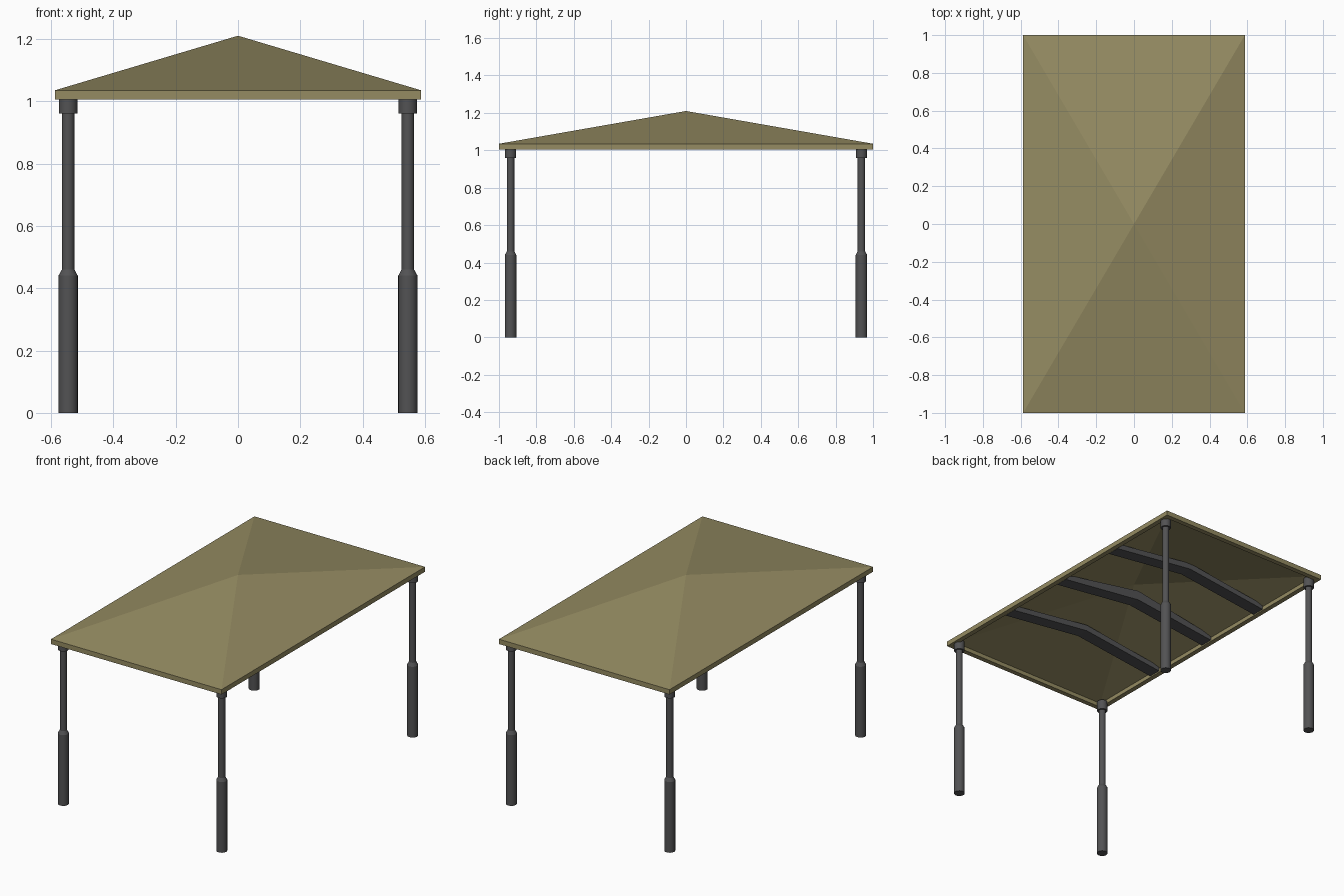
import bpy, bmesh, math

if "Cube" in bpy.data.objects:
    bpy.data.objects.remove(bpy.data.objects["Cube"])

def material(name, rgb):
    m = bpy.data.materials.new(name)
    m.diffuse_color = (*rgb, 1)
    m.use_nodes = True
    m.node_tree.nodes["Principled BSDF"].inputs["Base Color"].default_value = m.diffuse_color
    return m

TAN = material("tan_canvas", (0.30, 0.26, 0.122))
GREY = material("dark_grey_metal", (0.085, 0.085, 0.088))

def finish(name, bm, mat):
    bmesh.ops.recalc_face_normals(bm, faces=bm.faces)
    me = bpy.data.meshes.new(name)
    bm.to_mesh(me)
    bm.free()
    me.materials.append(mat)
    ob = bpy.data.objects.new(name, me)
    bpy.context.collection.objects.link(ob)
    return ob

def bridge(bm, a, b):
    n = len(a)
    for i in range(n):
        j = (i + 1) % n
        bm.faces.new((a[i], a[j], b[j], b[i]))

# Roof: hollow pyramid shell with a vertical rim
HX, HY, LIP = 0.587, 1.0, 0.03
bm = bmesh.new()
def rect(inset, z):
    x, y = HX - inset, HY - inset
    return [bm.verts.new(c) for c in ((-x, -y, z), (x, -y, z), (x, y, z), (-x, y, z))]
rings = [rect(0, 1.035), rect(0, 1.005), rect(LIP, 1.005), rect(LIP, 1.03)]
for a, b in zip(rings, rings[1:]):
    bridge(bm, a, b)
for ring, z in ((rings[0], 1.21), (rings[-1], 1.195)):
    apex = bm.verts.new((0, 0, z))
    for i in range(4):
        bm.faces.new((ring[i], ring[(i + 1) % 4], apex))
finish("roof", bm, TAN)

# Posts: turned profile with thick foot, slim shaft and top collar
PROFILE = [(0.031, 0), (0.031, 0.44), (0.02, 0.46), (0.02, 0.96),
           (0.03, 0.96), (0.03, 1.02)]
N = 20
for sx, xn in ((-1, "left"), (1, "right")):
    for sy, yn in ((-1, "front"), (1, "back")):
        bm = bmesh.new()
        loops = [[bm.verts.new((sx * 0.545 + r * math.cos(2 * math.pi * i / N),
                                sy * 0.938 + r * math.sin(2 * math.pi * i / N), z))
                  for i in range(N)] for r, z in PROFILE]
        for a, b in zip(loops, loops[1:]):
            bridge(bm, a, b)
        bm.faces.new(loops[0])
        bm.faces.new(loops[-1])
        post = finish(f"{yn}_{xn}_post", bm, GREY)
        bpy.ops.object.select_all(action='DESELECT')
        post.select_set(True)
        bpy.context.view_layer.objects.active = post
        bpy.ops.object.shade_smooth_by_angle(angle=math.radians(25))

# Rafters: three bent beams under the roof
for name, y, top in (("front", -0.47, 1.113), ("middle", 0, 1.135), ("back", 0.47, 1.113)):
    bm = bmesh.new()
    sections = []
    for x, lo, hi in ((-0.552, 1.008, 1.04), (0, 1.075, top), (0.552, 1.008, 1.04)):
        sections.append([bm.verts.new((x, y + dy, z)) for dy, z in
                         ((-0.04, lo), (0.04, lo), (0.04, hi), (-0.04, hi))])
    for a, b in zip(sections, sections[1:]):
        bridge(bm, a, b)
    bm.faces.new(sections[0])
    bm.faces.new(sections[-1])
    finish(f"{name}_rafter", bm, GREY)
